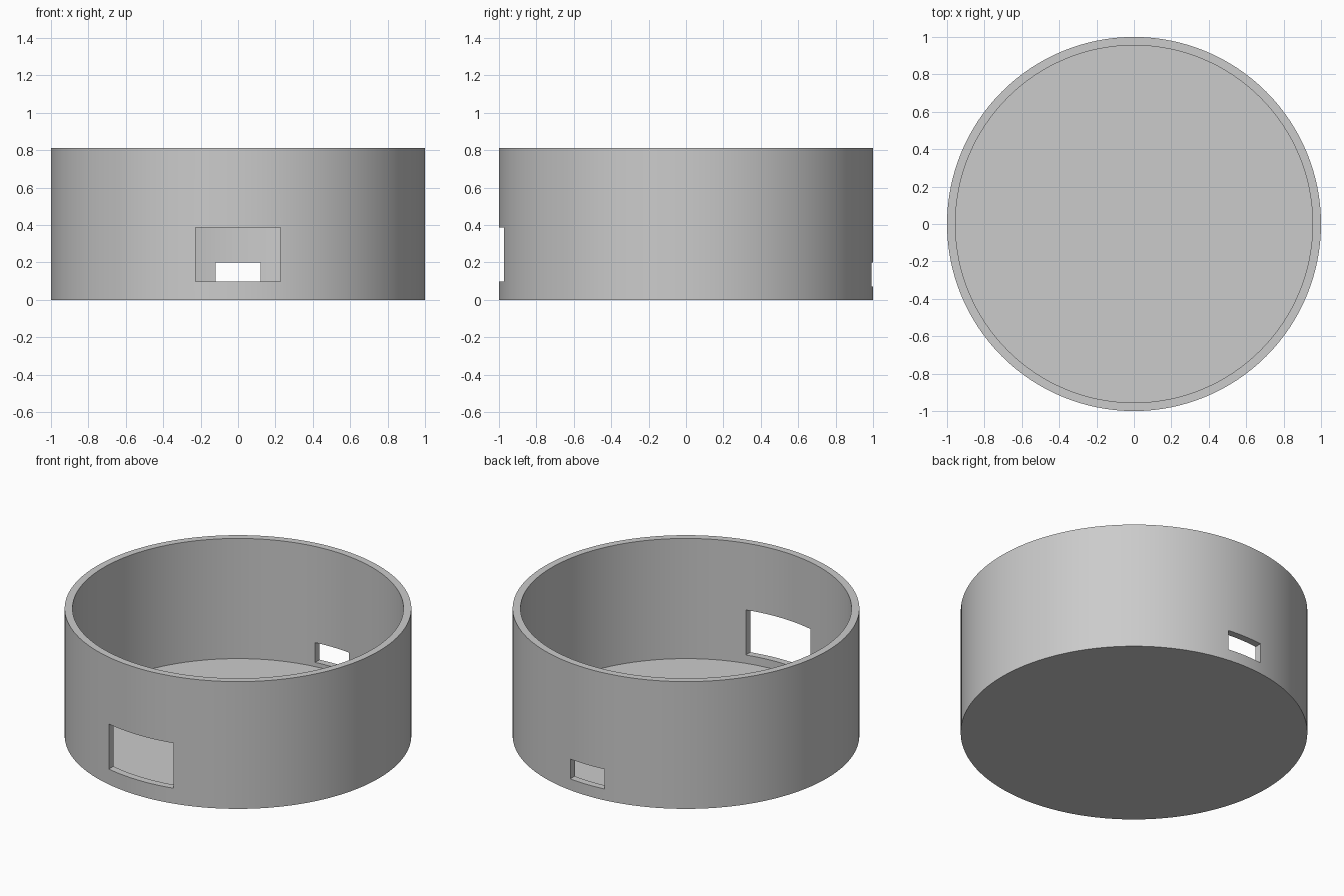
import bpy, bmesh
from math import cos, sin, tau, radians

default = bpy.data.objects.get("Cube")
if default:
    bpy.data.objects.remove(default, do_unlink=True)

HEIGHT, WALL, FLOOR, SEGMENTS = 0.81, 0.045, 0.045, 128

grey = bpy.data.materials.new("plain grey")
grey.use_nodes = True
colour = (0.6, 0.6, 0.6, 1)
grey.diffuse_color = colour
grey.node_tree.nodes["Principled BSDF"].inputs["Base Color"].default_value = colour


def make_object(name, bm):
    bmesh.ops.recalc_face_normals(bm, faces=bm.faces)
    mesh = bpy.data.meshes.new(name)
    bm.to_mesh(mesh)
    bm.free()
    obj = bpy.data.objects.new(name, mesh)
    bpy.context.collection.objects.link(obj)
    mesh.materials.append(grey)
    return obj


# Round open tub: outer wall, rim, inner wall and floor from one profile
bm = bmesh.new()
inner = 1 - WALL
profile = [(1, 0), (1, HEIGHT), (inner, HEIGHT), (inner, FLOOR)]
rings = [[bm.verts.new((r * cos(tau * i / SEGMENTS), r * sin(tau * i / SEGMENTS), z))
          for i in range(SEGMENTS)] for r, z in profile]
for low, high in zip(rings, rings[1:]):
    for i in range(SEGMENTS):
        j = (i + 1) % SEGMENTS
        bm.faces.new((low[i], low[j], high[j], high[i]))
bm.faces.new(rings[0])
bm.faces.new(rings[-1])
tub = make_object("round_tub", bm)


# Rectangular openings cut straight through the wall
def cut_opening(name, y, half_width, bottom, top):
    bm = bmesh.new()
    bmesh.ops.create_cube(bm, size=1)
    for v in bm.verts:
        v.co = (v.co.x * 2 * half_width, y + v.co.y * 0.4,
                top if v.co.z > 0 else bottom)
    cutter = make_object(name, bm)
    cutter.hide_render = True
    mod = tub.modifiers.new(name, 'BOOLEAN')
    mod.operation, mod.solver, mod.object = 'DIFFERENCE', 'EXACT', cutter
    bpy.ops.object.select_all(action='DESELECT')
    tub.select_set(True)
    bpy.context.view_layer.objects.active = tub
    bpy.ops.object.modifier_apply(modifier=mod.name)
    bpy.data.objects.remove(cutter, do_unlink=True)


cut_opening("front_opening", -1, 0.228, 0.098, 0.385)
cut_opening("back_opening", 1, 0.12, 0.072, 0.198)

# Smooth walls with crisp rims and opening edges
tub.select_set(True)
bpy.context.view_layer.objects.active = tub
bpy.ops.object.shade_smooth_by_angle(angle=radians(30))
